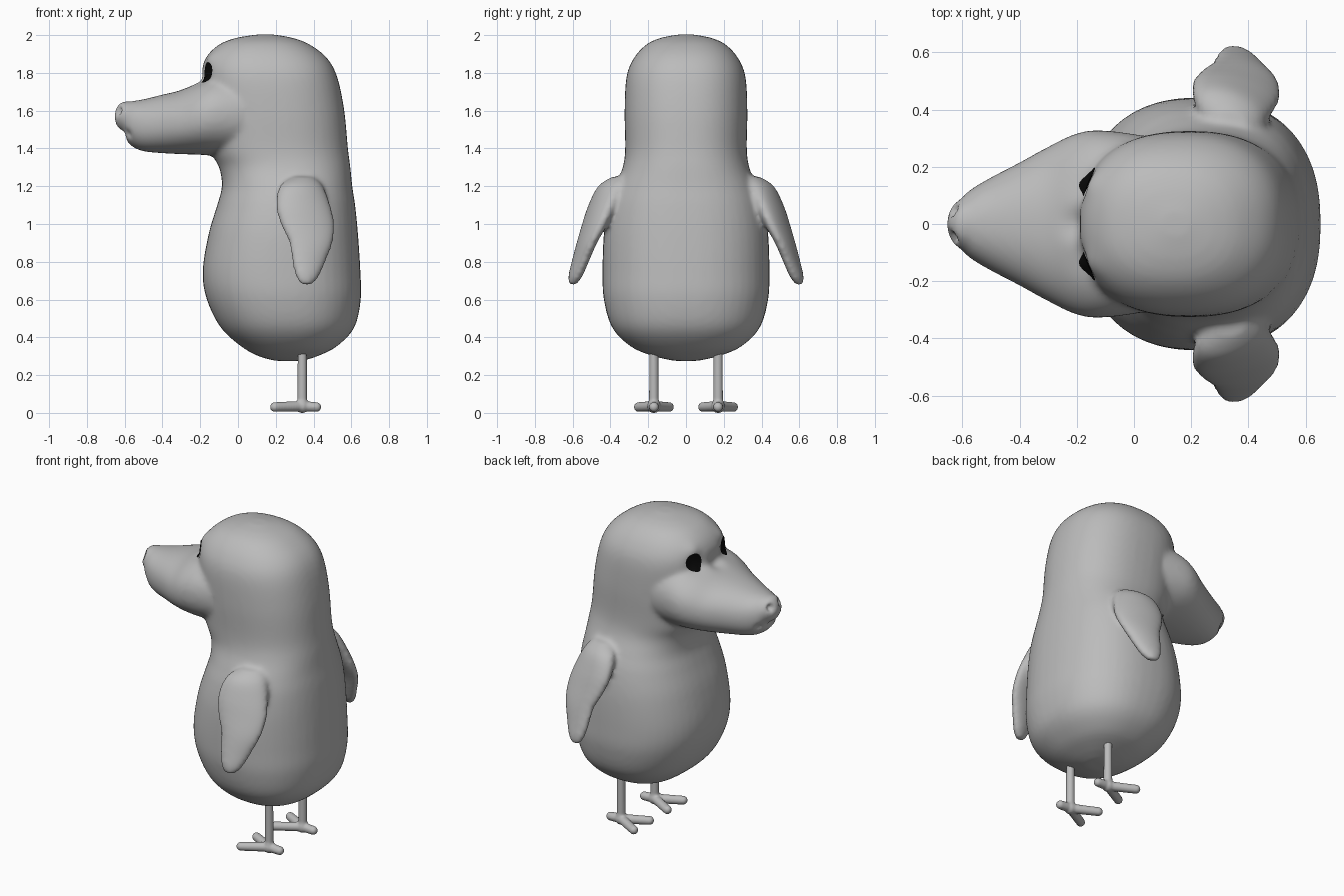
import bpy, bmesh
from math import cos, sin, pi, exp, copysign
from mathutils import Vector, Matrix

cube = bpy.data.objects.get("Cube")
if cube:
    bpy.data.objects.remove(cube, do_unlink=True)


def material(name, color):
    mat = bpy.data.materials.new(name)
    mat.use_nodes = True
    mat.diffuse_color = color
    bsdf = next(n for n in mat.node_tree.nodes if n.type == 'BSDF_PRINCIPLED')
    bsdf.inputs["Base Color"].default_value = color
    return mat


GREY = material("plain grey", (0.5, 0.5, 0.5, 1))
BLACK = material("eye black", (0.003, 0.003, 0.003, 1))


def spline(rows, steps=5):
    """Pass a smooth curve through the rows of a profile."""
    out = []
    for i in range(len(rows) - 1):
        quad = [rows[max(i - 1, 0)], rows[i], rows[i + 1], rows[min(i + 2, len(rows) - 1)]]
        for k in range(steps):
            t = k / steps
            out.append([b + t * ((c - a) / 2 + t * (a - 2.5 * b + 2 * c - d / 2
                                                    + t * (3 * (b - c) + d - a) / 2))
                        for a, b, c, d in zip(*quad)])
    return out + [list(rows[-1])]


def loft(bm, rows, place, power=2.0, sides=48):
    """Skin superellipse rings; place(row, u, v) gives each point."""
    rings = []
    for row in spline(rows):
        ring = []
        for i in range(sides):
            c, s = cos(2 * pi * i / sides), sin(2 * pi * i / sides)
            u, v = (copysign(abs(w) ** (2 / power), w) for w in (c, s))
            ring.append(bm.verts.new(place(row, u, v)))
        rings.append(ring)
    for a, b in zip(rings, rings[1:]):
        for i in range(sides):
            j = (i + 1) % sides
            bm.faces.new((a[i], a[j], b[j], b[i]))
    bm.faces.new(rings[0][::-1])
    bm.faces.new(rings[-1])


def ball(bm, center, size):
    mat = Matrix.Translation(center) @ Matrix.Diagonal((*size, 1))
    bmesh.ops.create_uvsphere(bm, u_segments=24, v_segments=14, radius=1, matrix=mat)


def rod(bm, a, b, r1, r2):
    """Round-ended rod from a to b."""
    a, b = Vector(a), Vector(b)
    turn = (b - a).to_track_quat('Z', 'Y').to_matrix().to_4x4()
    bmesh.ops.create_cone(bm, cap_ends=True, segments=20, radius1=r1, radius2=r2,
                          depth=(b - a).length, matrix=Matrix.Translation((a + b) / 2) @ turn)
    ball(bm, a, (r1,) * 3)
    ball(bm, b, (r2,) * 3)


def make(name, bm, mat):
    bmesh.ops.recalc_face_normals(bm, faces=bm.faces[:])
    mesh = bpy.data.meshes.new(name)
    bm.to_mesh(mesh)
    bm.free()
    mesh.materials.append(mat)
    mesh.polygons.foreach_set("use_smooth", [True] * len(mesh.polygons))
    obj = bpy.data.objects.new(name, mesh)
    bpy.context.collection.objects.link(obj)
    return obj


def fuse(obj, voxel, rounds):
    """Blend overlapping volumes into one soft skin."""
    remesh = obj.modifiers.new("fuse", 'REMESH')
    remesh.mode = 'VOXEL'
    remesh.voxel_size = voxel
    remesh.use_smooth_shade = True
    soft = obj.modifiers.new("soften", 'SMOOTH')
    soft.factor = 0.5
    soft.iterations = rounds
    graph = bpy.context.evaluated_depsgraph_get()
    mesh = bpy.data.meshes.new_from_object(obj.evaluated_get(graph))
    obj.modifiers.clear()
    obj.data = mesh
    mesh.materials.clear()
    mesh.materials.append(GREY)
    mesh.polygons.foreach_set("use_smooth", [True] * len(mesh.polygons))


def push(obj, center, radius, move):
    """Soft sculpting dab."""
    center, move = Vector(center), Vector(move)
    for v in obj.data.vertices:
        d = (v.co - center).length / radius
        if d < 3:
            v.co += move * exp(-d * d)


# Torso and head: height, front x, back x, half width
torso = [(0.275, 0.2, 0.34, 0.06), (0.3, 0.11, 0.42, 0.17), (0.35, 0.02, 0.52, 0.29),
         (0.45, -0.09, 0.615, 0.39), (0.6, -0.165, 0.65, 0.435), (0.75, -0.187, 0.648, 0.442),
         (0.95, -0.155, 0.635, 0.435), (1.1, -0.11, 0.62, 0.41), (1.2, -0.085, 0.605, 0.375),
         (1.3, -0.1, 0.595, 0.335), (1.4, -0.15, 0.582, 0.322), (1.6, -0.18, 0.563, 0.325),
         (1.78, -0.195, 0.525, 0.315), (1.88, -0.17, 0.47, 0.275), (1.95, -0.1, 0.38, 0.21),
         (1.985, -0.01, 0.29, 0.135), (2.003, 0.1, 0.19, 0.04)]
# Snout: x, bottom, top, half width
snout = [(0.15, 1.36, 1.8, 0.29), (-0.08, 1.36, 1.8, 0.325), (-0.19, 1.366, 1.765, 0.32),
         (-0.3, 1.37, 1.71, 0.27), (-0.4, 1.375, 1.685, 0.215), (-0.5, 1.385, 1.66, 0.163),
         (-0.56, 1.41, 1.65, 0.128), (-0.597, 1.45, 1.63, 0.1)]
# Wing: height, front x, back x, centre y, half thickness
wing = [(1.25, 0.29, 0.4, 0.35, 0.04), (1.2, 0.22, 0.45, 0.39, 0.07),
        (1.1, 0.2, 0.49, 0.44, 0.068), (1, 0.225, 0.512, 0.482, 0.058),
        (0.9, 0.27, 0.503, 0.525, 0.046), (0.8, 0.285, 0.465, 0.56, 0.04),
        (0.72, 0.305, 0.43, 0.587, 0.034), (0.675, 0.34, 0.39, 0.602, 0.018)]

bm = bmesh.new()
loft(bm, torso, lambda r, u, v: ((r[1] + r[2]) / 2 + u * (r[2] - r[1]) / 2, v * r[3], r[0]), 2.35)
loft(bm, snout, lambda r, u, v: (r[0], u * r[3], (r[1] + r[2]) / 2 + v * (r[2] - r[1]) / 2), 2.2)
ball(bm, (-0.595, 0, 1.57), (0.06, 0.088, 0.082))
for side in (-1, 1):
    def wing_point(r, u, v):
        half = (r[2] - r[1]) / 2
        return (r[1] + half + u * half, side * (r[3] + v * r[4] - 0.25 * u * half), r[0])
    loft(bm, wing, wing_point)
body = make("body", bm, GREY)
fuse(body, 0.014, 10)

# Mouth line, nose bridge, eye sockets and nostrils
push(body, (-0.6, 0, 1.475), 0.025, (0.015, 0, 0))
push(body, (-0.21, 0, 1.76), 0.05, (0.01, 0, -0.015))
for side in (-1, 1):
    push(body, (-0.19, side * 0.14, 1.79), 0.055, (0.022, 0, 0))
    push(body, (-0.15, side * 0.15, 1.88), 0.05, (-0.012, 0, 0))
    push(body, (-0.64, side * 0.05, 1.6), 0.02, (0.03, -side * 0.008, -0.006))
    push(body, (-0.58, side * 0.09, 1.48), 0.022, (0.01, -side * 0.012, 0))
body.data.update()

# Eyes: thin ovals draped on the face
bpy.context.view_layer.update()
for side, label in ((-1, "right"), (1, "left")):
    bm = bmesh.new()
    bmesh.ops.create_circle(bm, cap_ends=True, segments=32, radius=1)
    bmesh.ops.inset_region(bm, faces=bm.faces[:], thickness=0.5)
    bmesh.ops.poke(bm, faces=[f for f in bm.faces if len(f.verts) > 4])
    for v in bm.verts:
        y, z = side * 0.145 + v.co.x * 0.05, 1.8 + v.co.y * 0.056
        hit, spot, normal, _ = body.ray_cast((-1, y, z), (1, 0, 0))
        v.co = spot + normal * 0.005 if hit else Vector((-0.18, y, z))
    eye = make(label + "_eye", bm, BLACK)
    if sum(p.normal.x for p in eye.data.polygons) > 0:
        eye.data.flip_normals()

# Legs, each with two splayed front toes and a short back toe
for side, label in ((-1, "right"), (1, "left")):
    y = side * 0.17
    ankle = (0.34, y, 0.032)
    bm = bmesh.new()
    rod(bm, ankle, (0.34, y, 0.36), 0.026, 0.024)
    rod(bm, ankle, (0.34, y, 0.075), 0.036, 0.024)
    for x, spread in ((0.195, -0.08), (0.195, 0.08), (0.415, 0)):
        rod(bm, ankle, (x, y + spread, 0.028), 0.028, 0.026)
    leg = make(label + "_leg", bm, GREY)
    fuse(leg, 0.007, 3)
    low = min(v.co.z for v in leg.data.vertices)
    leg.data.transform(Matrix.Translation((0, 0, -low)))
